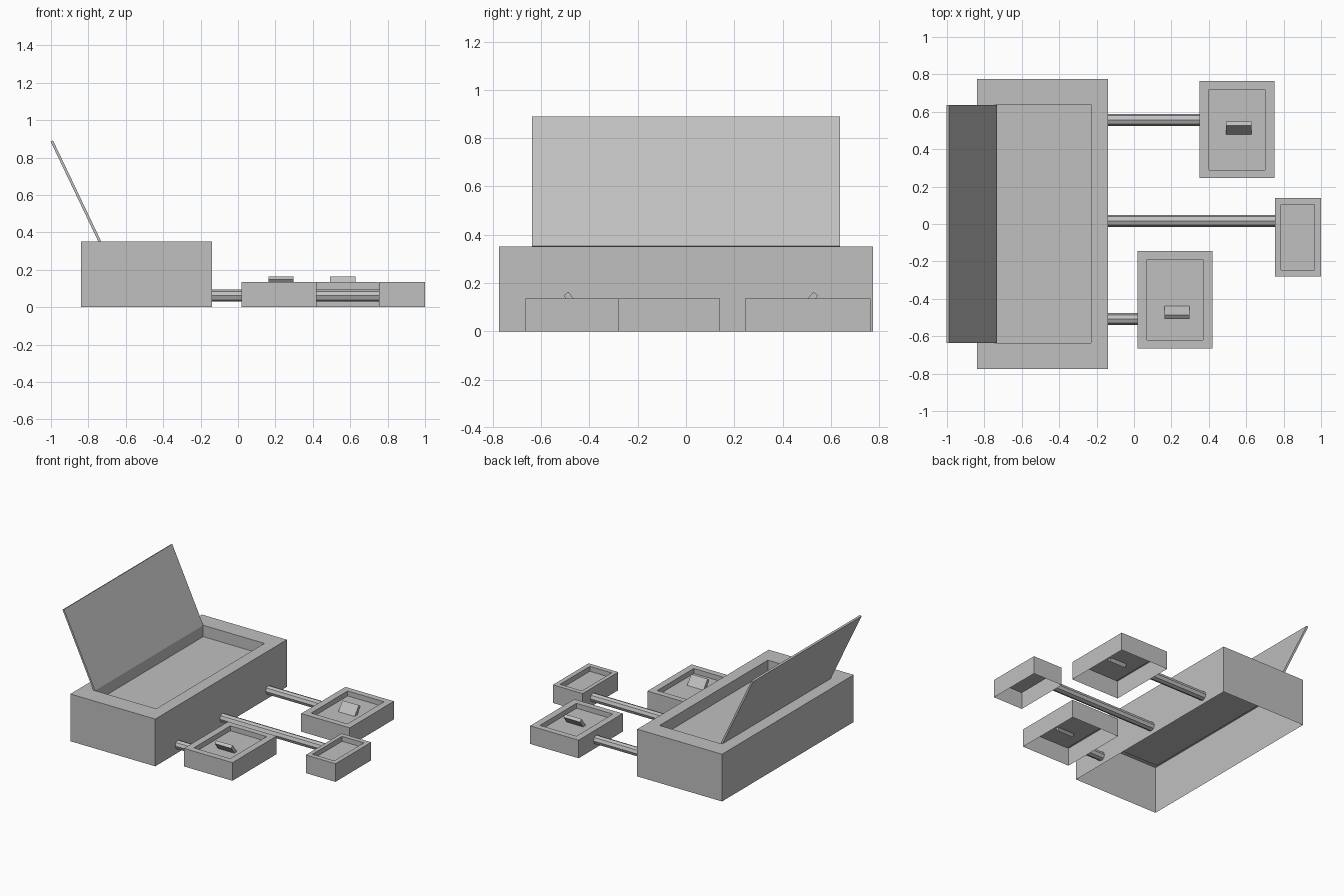
import bpy, bmesh, math
from mathutils import Matrix, Vector

if "Cube" in bpy.data.objects:
    bpy.data.objects.remove(bpy.data.objects["Cube"], do_unlink=True)

grey = bpy.data.materials.new("plain grey")
grey.use_nodes = True
colour = (0.53, 0.53, 0.53, 1)
grey.diffuse_color = colour
grey.node_tree.nodes["Principled BSDF"].inputs["Base Color"].default_value = colour


def add_object(name, bm):
    bmesh.ops.recalc_face_normals(bm, faces=bm.faces)
    mesh = bpy.data.meshes.new(name)
    bm.to_mesh(mesh)
    bm.free()
    mesh.materials.append(grey)
    obj = bpy.data.objects.new(name, mesh)
    bpy.context.collection.objects.link(obj)
    return obj


def tray(name, outer, inner, height, floor):
    """Shell with a recessed top and an open underside; rectangles are x0, x1, y0, y1."""
    bm = bmesh.new()
    rings = []
    for (x0, x1, y0, y1), z in ((outer, 0), (outer, height), (inner, height), (inner, floor)):
        rings.append([bm.verts.new((x, y, z)) for x, y in ((x0, y0), (x1, y0), (x1, y1), (x0, y1))])
    for low, high in zip(rings, rings[1:]):
        for i in range(4):
            j = (i + 1) % 4
            bm.faces.new((low[i], low[j], high[j], high[i]))
    bm.faces.new(rings[-1])
    add_object(name, bm)


def plate(name, size, centre, axis, angle):
    """Thin box tilted about one axis."""
    bm = bmesh.new()
    matrix = (Matrix.Translation(Vector(centre)) @ Matrix.Rotation(math.radians(angle), 4, axis)
              @ Matrix.Diagonal((*size, 1)))
    bmesh.ops.create_cube(bm, size=1, matrix=matrix)
    add_object(name, bm)


def rod(name, x0, x1, y):
    """Eight-sided bar running along x."""
    bm = bmesh.new()
    matrix = Matrix.Translation(((x0 + x1) / 2, y, 0.061)) @ Matrix.Rotation(math.pi / 2, 4, 'Y')
    bmesh.ops.create_cone(bm, cap_ends=True, segments=8, radius1=0.032, radius2=0.032,
                          depth=x1 - x0, matrix=matrix)
    add_object(name, bm)


# Large tray with its raised lid
tray("main_box", (-0.84, -0.14, -0.775, 0.775), (-0.735, -0.23, -0.635, 0.64), 0.352, 0.267)
plate("open_lid", (0.014, 1.275, 0.595), (-0.867, 0, 0.619), 'Y', -25.5)

# Small trays
tray("back_box", (0.35, 0.75, 0.245, 0.765), (0.4, 0.7, 0.29, 0.72), 0.135, 0.098)
tray("front_box", (0.02, 0.42, -0.665, -0.145), (0.07, 0.37, -0.62, -0.19), 0.135, 0.098)
tray("end_box", (0.755, 1.0, -0.28, 0.14), (0.785, 0.965, -0.245, 0.105), 0.135, 0.098)

# Leaning levers inside two of the trays
plate("back_lever", (0.135, 0.025, 0.09), (0.56, 0.51, 0.12), 'X', -37)
plate("front_lever", (0.135, 0.025, 0.09), (0.23, -0.47, 0.12), 'X', 37)

# Connecting rods
rod("back_rod", -0.14, 0.35, 0.557)
rod("middle_rod", -0.14, 0.755, 0.017)
rod("front_rod", -0.14, 0.02, -0.508)
